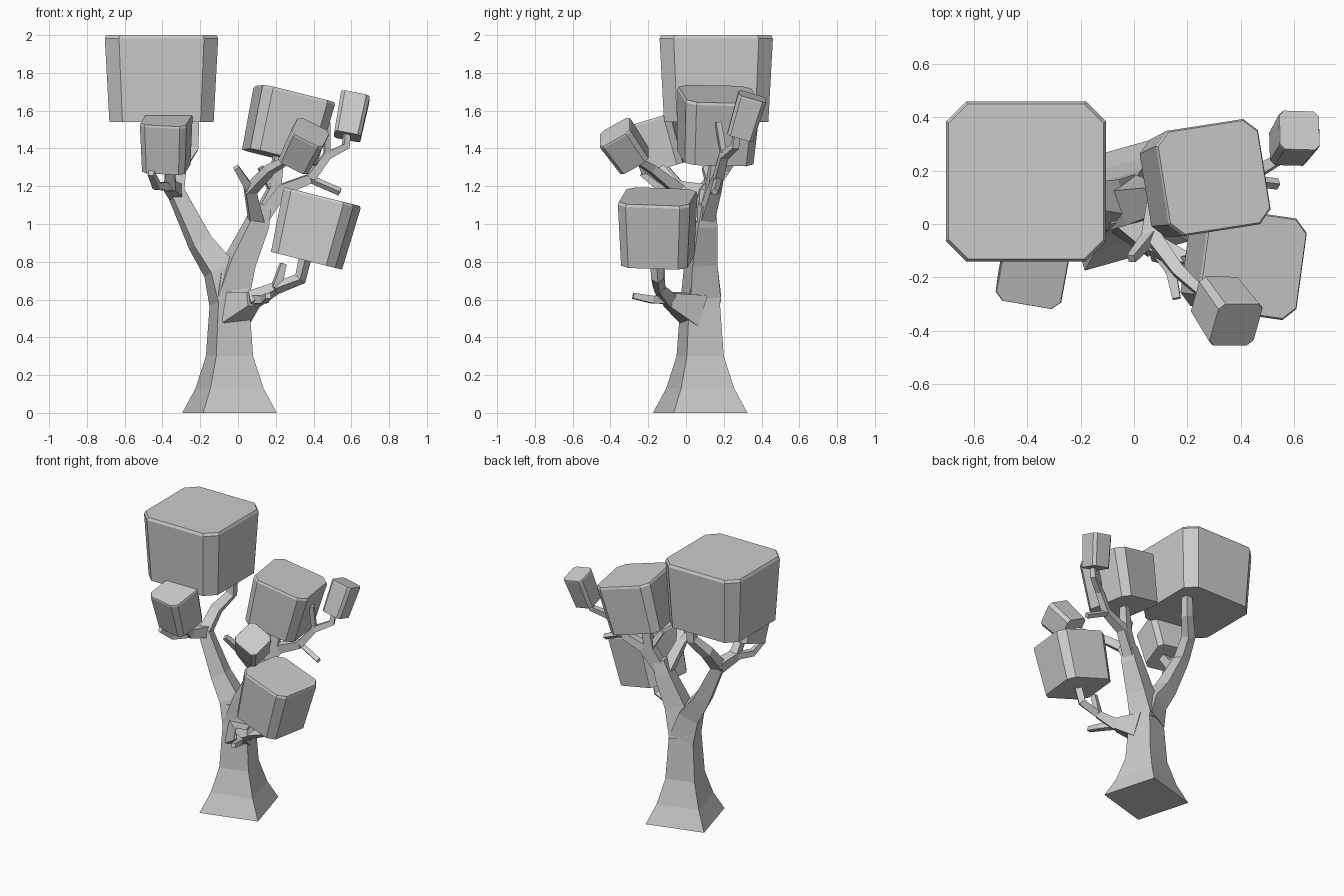
import bpy, bmesh, math
from mathutils import Vector, Matrix

cube = bpy.data.objects.get("Cube")
if cube:
    bpy.data.objects.remove(cube, do_unlink=True)

shade = (.6, .6, .6, 1)
grey = bpy.data.materials.new("plain grey")
grey.use_nodes = True
grey.diffuse_color = shade
grey.node_tree.nodes["Principled BSDF"].inputs["Base Color"].default_value = shade

UP = Vector((0, 0, 1))
BUTT, LIMB, STEM, TWIG = .085, .038, .024, .015


def quarter_turns(points):
    """Repeat a few corner points around the vertical axis."""
    return [Matrix.Rotation(math.pi / 2 * k, 3, 'Z') @ Vector(p)
            for k in range(4) for p in points]


def loft(name, rings):
    """Skin a stack of equal-sized point rings and cap both ends."""
    bm = bmesh.new()
    rows = [[bm.verts.new(point) for point in ring] for ring in rings]
    for low, high in zip(rows, rows[1:]):
        for i in range(len(low)):
            bm.faces.new((low[i - 1], low[i], high[i], high[i - 1]))
    bm.faces.new(rows[0])
    bm.faces.new(rows[-1])
    bmesh.ops.recalc_face_normals(bm, faces=bm.faces)
    mesh = bpy.data.meshes.new(name)
    bm.to_mesh(mesh)
    bm.free()
    mesh.materials.append(grey)
    obj = bpy.data.objects.new(name, mesh)
    bpy.context.collection.objects.link(obj)


def branch(name, thick, thin, *path):
    """Square-section limb that tapers evenly along its joints."""
    points = [Vector(p) for p in path]
    last = len(points) - 1
    side = Vector((1, .3, 0))
    rings = []
    for i, point in enumerate(points):
        before = (point - points[max(i - 1, 0)]).normalized()
        after = (points[min(i + 1, last)] - point).normalized()
        along = (before + after).normalized()
        side = (side - along * side.dot(along)).normalized()
        across = along.cross(side)
        radius = thick + (thin - thick) * i / last
        rings.append([point + radius * corner for corner in
                      (side + across, across - side, -side - across, side - across)])
    loft(name, rings)


def crown(name, centre, axis, width, height, yaw=0):
    """Flared block with chamfered uprights and a thin bevelled top rim."""
    lean = UP.rotation_difference(Vector(axis)).to_matrix()
    turn = lean @ Matrix.Rotation(math.radians(yaw), 3, 'Z')
    top = height / 2
    rim = top - height / 25
    rings = []
    for half, z in ((width * .46, -top), (width * .5, rim), (width * .485, top)):
        inner = half * .75
        octagon = quarter_turns([(half, -inner, z), (half, inner, z)])
        rings.append([Vector(centre) + turn @ point for point in octagon])
    loft(name, rings)


# Trunk: square flared foot narrowing to the fork
foot = Vector((-.14, -.25, 0))
middle = Vector((-.045, .075, 0))
loft("trunk", [[middle + point + UP * z for point in quarter_turns([foot * size])]
               for z, size in ((0, 1), (.13, .72), (.3, .5), (.64, .4), (.74, .3))])

# Joints that several branches share
fork = (-.05, .08, .6)
right_joint = (.1, .1, 1)
right_split = (.19, .14, 1.18)
forward_joint = (.065, -.04, 1.18)
outer_joint = (.38, .17, 1.24)
outer_elbow = (.47, .2, 1.36)
left_joint = (-.33, .1, 1.17)
left_split = (-.36, -.04, 1.2)
low_joint = (.08, -.09, .6)
low_elbow = (.2, -.14, .66)

# Right-hand limb with its forks
branch("right_limb", BUTT, LIMB, fork, (.01, .08, .8), right_joint, (.13, .11, 1.1))
branch("right_stem", LIMB, STEM, right_joint, right_split, (.22, .16, 1.4))
branch("right_twig", STEM, TWIG, right_split, (.12, .1, 1.3))

# Forward limb to the small front crown
branch("forward_limb", LIMB, TWIG, right_joint, forward_joint,
       (.17, -.18, 1.29), (.28, -.28, 1.35))
branch("forward_twig", STEM, TWIG, forward_joint, (-.01, -.13, 1.3))

# Outer limb to the small far crown
branch("outer_limb", LIMB, STEM, right_joint, (.23, .15, 1.18), outer_joint)
branch("outer_stem", STEM, TWIG, outer_joint, outer_elbow,
       (.57, .26, 1.41), (.58, .27, 1.5))
branch("outer_side_twig", TWIG, TWIG, outer_joint, (.54, .15, 1.17))
branch("outer_upper_twig", TWIG, TWIG, outer_elbow, (.47, .17, 1.54))

# Left-hand limb with its forks
branch("left_limb", BUTT, LIMB, fork, (-.1, .08, .76), (-.2, .09, .9), left_joint)
branch("left_back_stem", LIMB, STEM, left_joint, (-.31, .2, 1.3),
       (-.24, .27, 1.4), (-.23, .28, 1.6))
branch("left_front_stem", LIMB, STEM, left_joint, left_split, (-.36, -.12, 1.3))
branch("left_twig", STEM, TWIG, left_split, (-.43, -.14, 1.2), (-.46, -.23, 1.27))

# Low limb at the front
branch("low_limb", BUTT, LIMB, (-.02, .04, .55), low_joint)
branch("low_stem", LIMB, STEM, low_joint, low_elbow)
branch("low_crown_stem", STEM, STEM, low_elbow, (.33, -.15, .71), (.36, -.16, .84))
branch("low_front_twig", STEM, TWIG, low_joint, (.14, -.18, .6), (.16, -.28, .62))
branch("low_upper_twig", STEM, TWIG, low_elbow, (.24, -.13, .79))

# Foliage blocks
crown("large_crown", (-.405, .16, 1.77), UP, .6, .46)
crown("upper_crown", (.26, .165, 1.52), (.24, .06, 1), .4, .345, yaw=9)
crown("lower_crown", (.405, -.15, .975), (.25, 0, 1), .385, .35, yaw=-8)
crown("front_crown", (.345, -.325, 1.41), (.5, -.7, 1), .19, .2, yaw=-8)
crown("far_crown", (.6, .32, 1.57), (.2, .3, 1), .155, .225)
crown("left_crown", (-.38, -.15, 1.425), (0, -.3, 1), .25, .27, yaw=-10)
